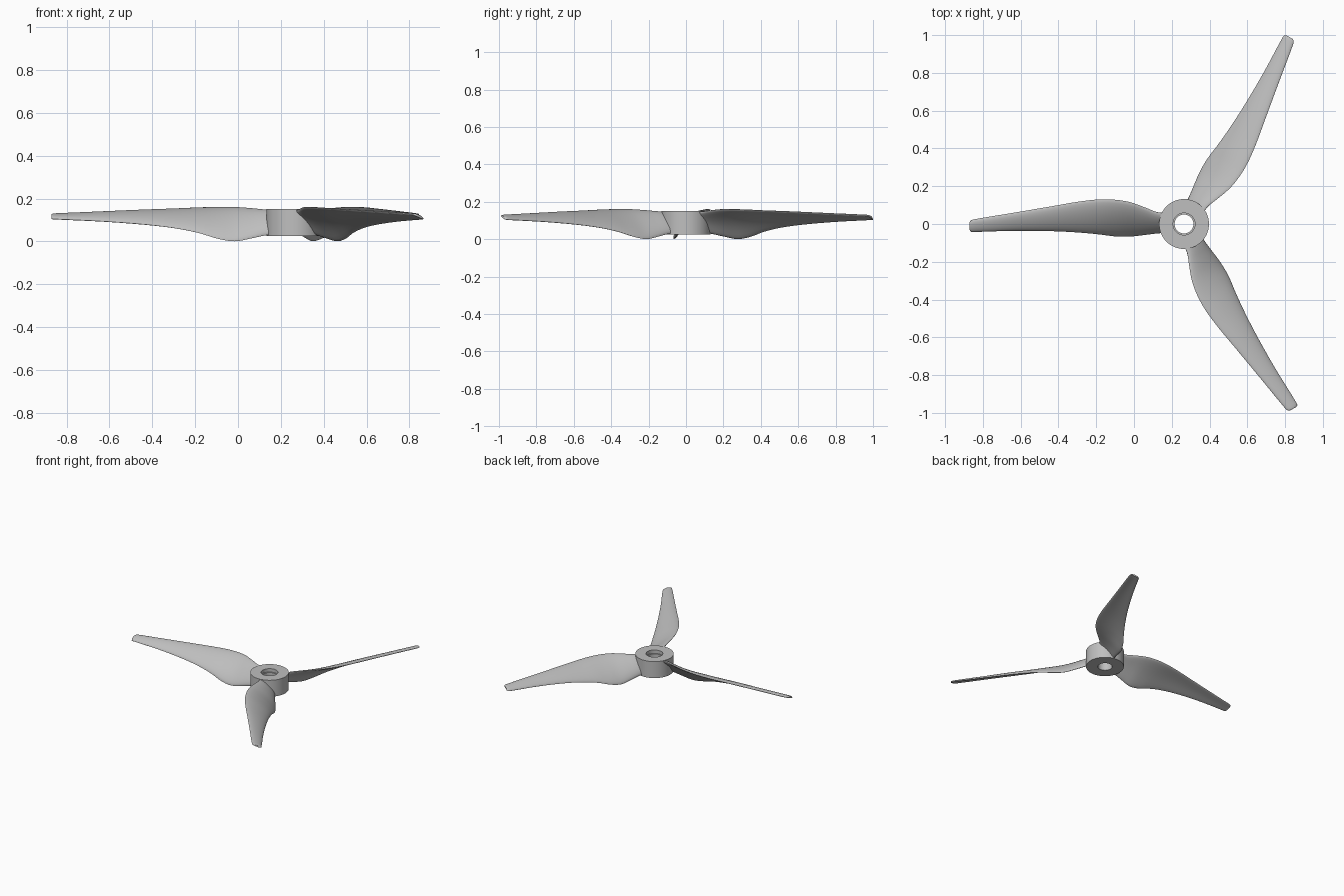
import bpy, bmesh, math
from mathutils import Matrix, Vector

cube = bpy.data.objects.get("Cube")
if cube:
    bpy.data.objects.remove(cube)

HUB_X = 0.265

grey = bpy.data.materials.new("light_grey")
grey.use_nodes = True
colour = (0.52, 0.52, 0.52, 1)
grey.diffuse_color = colour
grey.node_tree.nodes["Principled BSDF"].inputs["Base Color"].default_value = colour


def make_object(name, bm, angle):
    bmesh.ops.recalc_face_normals(bm, faces=bm.faces)
    mesh = bpy.data.meshes.new(name)
    bm.to_mesh(mesh)
    bm.free()
    mesh.materials.append(grey)
    obj = bpy.data.objects.new(name, mesh)
    bpy.context.collection.objects.link(obj)
    bpy.ops.object.select_all(action="DESELECT")
    obj.select_set(True)
    bpy.context.view_layer.objects.active = obj
    bpy.ops.object.shade_smooth_by_angle(angle=math.radians(angle))
    return obj


def bridge(bm, rings, closed):
    pairs = list(zip(rings, rings[1:]))
    if closed:
        pairs.append((rings[-1], rings[0]))
    for a, b in pairs:
        n = len(a)
        for i in range(n):
            j = (i + 1) % n
            bm.faces.new((a[i], a[j], b[j], b[i]))


# Hub: revolved ring with a stepped bore
def build_hub():
    profile = [(0.132, 0.026), (0.132, 0.151), (0.058, 0.151),
               (0.058, 0.125), (0.050, 0.125), (0.050, 0.026)]
    bm = bmesh.new()
    sides = 64
    rings = []
    for radius, z in profile:
        rings.append([bm.verts.new((HUB_X + radius * math.cos(math.tau * i / sides),
                                    radius * math.sin(math.tau * i / sides), z))
                      for i in range(sides)])
    bridge(bm, rings, True)
    make_object("hub", bm, 35)


# Blade stations: radius, high edge y and z, low edge y and z, half thickness
STATIONS = [
    (0.09, 0.058, 0.145, -0.045, 0.035, 0.012),
    (0.14, 0.062, 0.148, -0.048, 0.028, 0.012),
    (0.20, 0.085, 0.154, -0.056, 0.015, 0.011),
    (0.28, 0.114, 0.160, -0.066, 0.001, 0.010),
    (0.36, 0.128, 0.160, -0.066, 0.013, 0.010),
    (0.45, 0.130, 0.157, -0.055, 0.040, 0.010),
    (0.56, 0.118, 0.152, -0.045, 0.062, 0.009),
    (0.70, 0.094, 0.146, -0.038, 0.079, 0.009),
    (0.90, 0.060, 0.137, -0.036, 0.094, 0.008),
    (1.11, 0.025, 0.127, -0.042, 0.104, 0.007),
    (1.13, 0.018, 0.126, -0.040, 0.105, 0.006),
    (1.136, 0.008, 0.123, -0.030, 0.108, 0.005),
]


def smooth_stations(rows, steps=5):
    out = []
    for k in range(len(rows) - 1):
        p1, p2 = rows[k], rows[k + 1]
        p0, p3 = rows[max(k - 1, 0)], rows[min(k + 2, len(rows) - 1)]
        span = p2[0] - p1[0]
        for s in range(steps):
            t = s / steps
            row = []
            for a, b, c, d, in zip(p0, p1, p2, p3):
                m1 = (c - a) / (p2[0] - p0[0]) * span
                m2 = (d - b) / (p3[0] - p1[0]) * span
                row.append((2*t**3 - 3*t**2 + 1) * b + (t**3 - 2*t**2 + t) * m1
                           + (3*t**2 - 2*t**3) * c + (t**3 - t**2) * m2)
            out.append(row)
    return out + [list(rows[-1])]


# Cambered section running over the top and back underneath
def section(bm, row, half=12):
    r, yh, zh, yl, zl, thick = row
    high, low = Vector((yh, zh)), Vector((yl, zl))
    chord = high - low
    normal = Vector((-chord.y, chord.x)).normalized()
    ring = []
    for i in range(2 * half):
        a = math.pi * i / half
        s = math.cos(a)
        side = 1 if i < half else -1
        if i in (0, half):
            side = 0
        offset = (chord.length * 0.07 * (1 - s * s)
                  + side * thick * math.sqrt(max(0, 1 - s ** 4)))
        p = (high + low) / 2 + chord * s / 2 + normal * offset
        ring.append(bm.verts.new((-r, p.x, p.y)))
    return ring


def build_blade(name, turn):
    bm = bmesh.new()
    rings = [section(bm, row) for row in smooth_stations(STATIONS)]
    bridge(bm, rings, False)
    bm.faces.new(rings[0])
    bm.faces.new(rings[-1])
    place = Matrix.Translation((HUB_X, 0, 0)) @ Matrix.Rotation(turn, 4, "Z")
    bmesh.ops.transform(bm, matrix=place, verts=bm.verts)
    make_object(name, bm, 50)


build_hub()
for i, name in enumerate(("right_blade", "front_blade", "back_blade")):
    build_blade(name, math.tau * i / 3)
